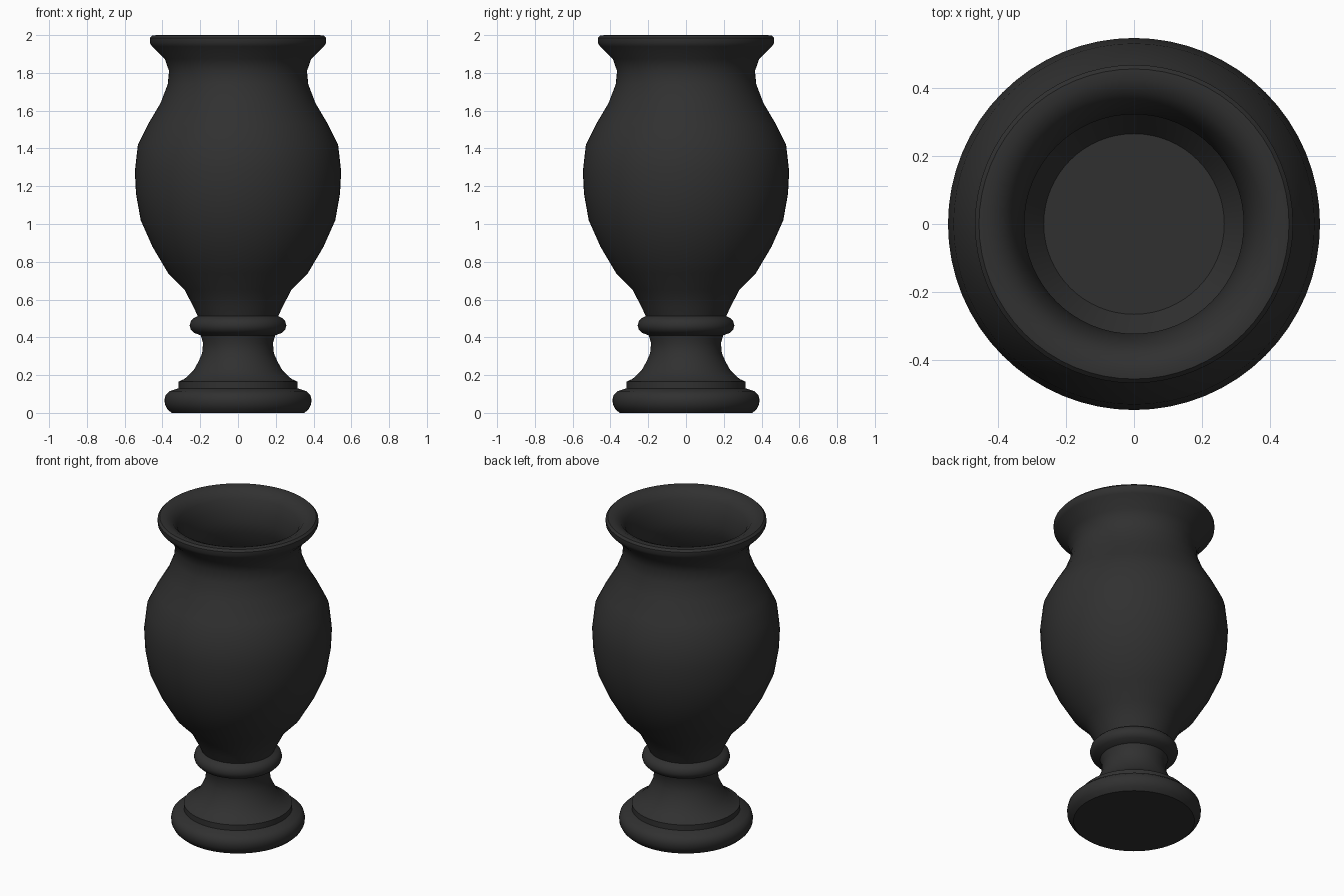
import bpy, bmesh, math

SIDES = 64

stone = bpy.data.materials.new("charcoal")
stone.diffuse_color = (0.03, 0.03, 0.03, 1)


def lathe(name, profile):
    """Spin (radius, height) points around z; a zero radius closes the end."""
    bm = bmesh.new()
    rings = []
    for r, z in profile:
        if r == 0:
            rings.append([bm.verts.new((0, 0, z))] * SIDES)
        else:
            rings.append([bm.verts.new((r * math.cos(math.tau * i / SIDES),
                                        r * math.sin(math.tau * i / SIDES), z))
                          for i in range(SIDES)])
    for low, high in zip(rings, rings[1:]):
        for i in range(SIDES):
            j = (i + 1) % SIDES
            # drop repeated corners at the poles
            bm.faces.new(list(dict.fromkeys((low[i], low[j], high[j], high[i]))))
    mesh = bpy.data.meshes.new(name)
    bm.to_mesh(mesh)
    bm.free()
    mesh.materials.append(stone)
    obj = bpy.data.objects.new(name, mesh)
    bpy.context.collection.objects.link(obj)
    bpy.ops.object.select_all(action='DESELECT')
    obj.select_set(True)
    bpy.context.view_layer.objects.active = obj
    bpy.ops.object.shade_smooth_by_angle(angle=math.radians(42))


# round foot with a flat underside and a shelf on top
lathe("foot", [(0, 0), (0.352, 0), (0.374, 0.02), (0.387, 0.045), (0.389, 0.07),
               (0.383, 0.095), (0.362, 0.115), (0.315, 0.13)])

# flared stem above a small step
lathe("stem", [(0.315, 0.13), (0.315, 0.165), (0.283, 0.18), (0.235, 0.225),
               (0.21, 0.27), (0.19, 0.315), (0.185, 0.37), (0.197, 0.41)])

# bulging collar
lathe("collar", [(0.197, 0.41), (0.235, 0.425), (0.25, 0.442), (0.256, 0.462),
                 (0.25, 0.485), (0.237, 0.5), (0.213, 0.512)])

# bowl: outer wall, rolled lip, then hollow inside down to a flat floor
outer = [(0.213, 0.512), (0.235, 0.56), (0.282, 0.65), (0.37, 0.74), (0.453, 0.88),
         (0.515, 1.02), (0.54, 1.16), (0.546, 1.28), (0.53, 1.42), (0.475, 1.53),
         (0.41, 1.64), (0.372, 1.74), (0.365, 1.81), (0.388, 1.875)]
lip = [(0.455, 1.94), (0.467, 1.96), (0.467, 1.985), (0.455, 1.998), (0.425, 2.0),
       (0.385, 1.982), (0.355, 1.945), (0.335, 1.88), (0.322, 1.81)]
inner = [(0.33, 1.74), (0.365, 1.64), (0.428, 1.53), (0.482, 1.42), (0.497, 1.28),
         (0.492, 1.16), (0.468, 1.02), (0.405, 0.88), (0.322, 0.77), (0.265, 0.69),
         (0, 0.69)]
lathe("bowl", outer + lip + inner)
